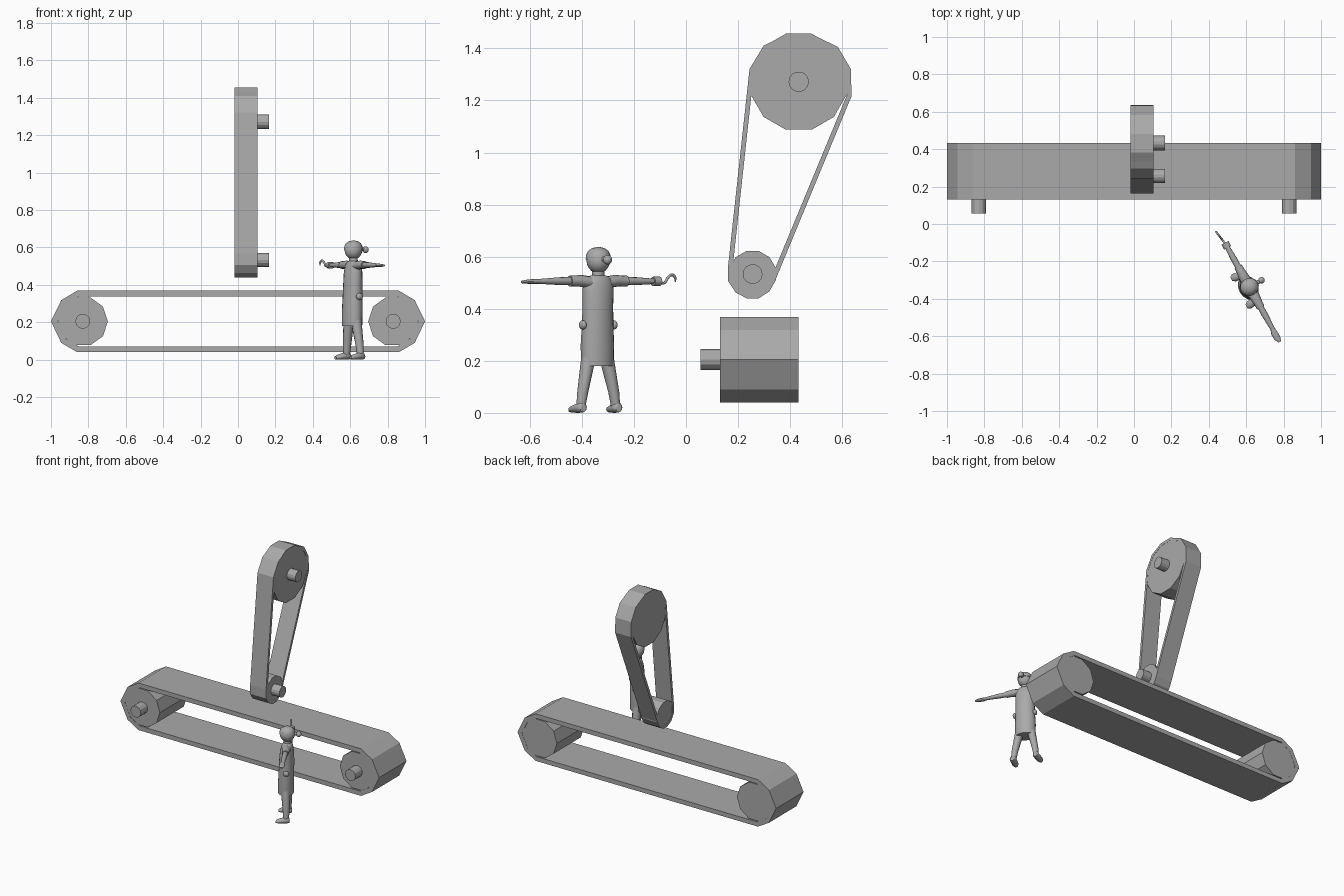
import bpy, bmesh, math
from mathutils import Matrix, Vector

if "Cube" in bpy.data.objects:
    bpy.data.objects.remove(bpy.data.objects["Cube"])

grey = bpy.data.materials.new("plain grey")
grey.diffuse_color = (0.4, 0.4, 0.4, 1)
grey.use_nodes = True
grey.node_tree.nodes["Principled BSDF"].inputs["Base Color"].default_value = grey.diffuse_color
FIG = Matrix.Translation((0.617, -0.337, 0)) @ Matrix.Rotation(math.radians(119), 4, 'Z')


def finish(name, bm, matrix=None, smooth=None):
    bmesh.ops.recalc_face_normals(bm, faces=bm.faces)
    me = bpy.data.meshes.new(name)
    bm.to_mesh(me)
    bm.free()
    me.materials.append(grey)
    ob = bpy.data.objects.new(name, me)
    bpy.context.collection.objects.link(ob)
    if matrix:
        ob.matrix_world = matrix
    if smooth:
        bpy.ops.object.select_all(action='DESELECT')
        ob.select_set(True)
        bpy.context.view_layer.objects.active = ob
        bpy.ops.object.shade_smooth_by_angle(angle=math.radians(smooth))
    return ob


def place(axis, a, b, d):
    return (d, a, b) if axis == 'x' else (a, d, b)


def inset(pts, t):
    """Shrink a clockwise outline by t with mitred corners."""
    out = []
    for i, p in enumerate(pts):
        p = Vector(p)
        e1 = (p - Vector(pts[i - 1])).normalized()
        e2 = (Vector(pts[(i + 1) % len(pts)]) - p).normalized()
        n1, n2 = Vector((e1.y, -e1.x)), Vector((e2.y, -e2.x))
        out.append(p + (n1 + n2) * t / (1 + n1.dot(n2)))
    return out


def belt(name, pts, t, axis, d0, d1):
    bm = bmesh.new()
    loops = [[bm.verts.new(place(axis, p[0], p[1], d)) for p in ps]
             for ps, d in ((pts, d0), (pts, d1), (inset(pts, t), d1), (inset(pts, t), d0))]
    n = len(pts)
    for k in range(4):
        a, b = loops[k], loops[(k + 1) % 4]
        for i in range(n):
            j = (i + 1) % n
            bm.faces.new((a[i], a[j], b[j], b[i]))
    finish(name, bm)


def disc(name, c, r, axis, d0, d1, sides, turn=0.0, smooth=None):
    bm = bmesh.new()
    ends = []
    for d in (d0, d1):
        ends.append([bm.verts.new(place(axis, c[0] + r * math.cos(turn + i * math.tau / sides),
                                        c[1] + r * math.sin(turn + i * math.tau / sides), d))
                     for i in range(sides)])
        bm.faces.new(ends[-1])
    for i in range(sides):
        j = (i + 1) % sides
        bm.faces.new((ends[0][i], ends[0][j], ends[1][j], ends[1][i]))
    finish(name, bm, smooth=smooth)


def loft(name, rings, axis='z', n=16):
    """Rings: (centre, radius across, radius along) stacked on the axis, figure space."""
    bm = bmesh.new()
    loops = []
    for c, ra, rb in rings:
        vs = []
        for i in range(n):
            u, v = ra * math.cos(i * math.tau / n), rb * math.sin(i * math.tau / n)
            off = (u, v, 0) if axis == 'z' else (0, u, v) if axis == 'x' else (u, 0, v)
            vs.append(bm.verts.new(Vector(c) + Vector(off)))
        loops.append(vs)
    for a, b in zip(loops, loops[1:]):
        for i in range(n):
            j = (i + 1) % n
            bm.faces.new((a[i], a[j], b[j], b[i]))
    bm.faces.new(loops[0])
    bm.faces.new(loops[-1])
    return finish(name, bm, FIG, 50)


def ball(name, c, r):
    bm = bmesh.new()
    bmesh.ops.create_uvsphere(bm, u_segments=16, v_segments=10, radius=1,
                              matrix=Matrix.Translation(c) @ Matrix.Diagonal((*r, 1)))
    finish(name, bm, FIG, 60)


# Horizontal conveyor with two rollers
left = [(-0.86, 0.04), (-0.945, 0.09), (-1.0, 0.205), (-0.945, 0.318), (-0.86, 0.369)]
belt("conveyor_belt", left + [(-x, z) for x, z in reversed(left)], 0.031, 'y', 0.13, 0.433)
for x, turn in ((-0.83, 0), (0.83, math.pi)):
    disc("conveyor_roller", (x, 0.205), 0.134, 'y', 0.131, 0.432, 10, turn)
    disc("conveyor_axle", (x, 0.205), 0.04, 'y', 0.055, 0.14, 12)

# Upright drive belt with large and small pulley
loop = [(0.387, 1.454), (0.483, 1.454), (0.583, 1.406), (0.633, 1.321), (0.636, 1.217),
        (0.34, 0.502), (0.321, 0.467), (0.279, 0.44), (0.233, 0.44), (0.19, 0.463),
        (0.162, 0.506), (0.162, 0.567), (0.244, 1.321), (0.298, 1.41)]
belt("drive_belt", loop, 0.018, 'x', -0.02, 0.103)
for label, c, r, ra in (("large", (0.433, 1.272), 0.191, 0.039),
                        ("small", (0.256, 0.533), 0.092, 0.038)):
    disc(label + "_pulley", c, r, 'x', -0.019, 0.102, 12, math.radians(15))
    disc(label + "_axle", c, ra, 'x', 0.09, 0.166, 14)

# Worker: head with scarf and knot at the back
ball("head", (0, 0, 0.585), (0.045, 0.048, 0.049))
loft("scarf", [((0, 0, 0.59), 0.048, 0.051), ((0, 0, 0.606), 0.047, 0.049),
               ((0, 0, 0.622), 0.039, 0.041), ((0, 0, 0.633), 0.024, 0.025),
               ((0, 0, 0.637), 0.006, 0.006)])
ball("scarf_knot", (0, -0.074, 0.588), (0.018, 0.017, 0.018))
loft("knot_neck", [((0, -0.04, 0.592), 0.012, 0.012), ((0, -0.068, 0.589), 0.009, 0.009)], 'y', 10)
loft("neck", [((0, 0, 0.51), 0.026, 0.024), ((0, 0, 0.56), 0.023, 0.022)])

# Long coat with belt pouches
loft("coat", [((0, 0.008, 0.18), 0.066, 0.05), ((0, 0.007, 0.26), 0.068, 0.051),
              ((0, 0.005, 0.34), 0.064, 0.049), ((0, 0.003, 0.41), 0.062, 0.048),
              ((0, 0.002, 0.47), 0.064, 0.044), ((0, 0, 0.505), 0.062, 0.036),
              ((0, 0, 0.524), 0.046, 0.028), ((0, 0, 0.53), 0.02, 0.018)], n=20)
for s in (-1, 1):
    ball("pouch", (s * 0.068, 0, 0.338), (0.013, 0.02, 0.018))
    # Legs and shoes
    loft("leg", [((s * 0.077, 0, 0.02), 0.017, 0.018), ((s * 0.068, 0, 0.08), 0.021, 0.022),
                 ((s * 0.055, 0.003, 0.14), 0.024, 0.026), ((s * 0.038, 0.006, 0.22), 0.028, 0.03)], n=12)
    loft("shoe", [((s * 0.078, -0.022, 0.017), 0.014, 0.014), ((s * 0.078, -0.014, 0.021), 0.02, 0.02),
                  ((s * 0.08, 0.02, 0.018), 0.021, 0.018), ((s * 0.083, 0.048, 0.014), 0.022, 0.013),
                  ((s * 0.084, 0.064, 0.01), 0.012, 0.008)], 'y', 12)
    # Sleeve and bare forearm
    loft("sleeve", [((s * 0.04, 0, 0.502), 0.029, 0.023), ((s * 0.075, 0, 0.507), 0.026, 0.023),
                    ((s * 0.1, 0, 0.507), 0.023, 0.021), ((s * 0.125, 0, 0.506), 0.022, 0.021)], 'x', 12)
    loft("forearm", [((s * 0.11, 0, 0.506), 0.016, 0.016), ((s * 0.17, 0, 0.506), 0.017, 0.015),
                     ((s * 0.265, 0, 0.505), 0.012, 0.009)], 'x', 12)

# Flat hand on one side, cuff and hook on the other
loft("hand", [((-0.255, 0, 0.505), 0.012, 0.009), ((-0.28, 0.003, 0.505), 0.018, 0.009),
              ((-0.31, 0.002, 0.504), 0.018, 0.008), ((-0.335, 0, 0.503), 0.008, 0.005)], 'x', 12)
loft("hook_cuff", [((0.24, 0, 0.505), 0.021, 0.018), ((0.27, 0, 0.505), 0.021, 0.018)], 'x', 12)
cu = bpy.data.curves.new("hook", 'CURVE')
cu.dimensions = '3D'
cu.bevel_depth = 0.0055
cu.bevel_resolution = 2
cu.resolution_u = 6
sp = cu.splines.new('BEZIER')
path = [(0.262, 0.505), (0.292, 0.499), (0.308, 0.517), (0.327, 0.53), (0.343, 0.522), (0.346, 0.503)]
sp.bezier_points.add(len(path) - 1)
for bp, (x, z) in zip(sp.bezier_points, path):
    bp.co = (x, 0.012 * (x - 0.262) / 0.08, z)
    bp.handle_left_type = bp.handle_right_type = 'AUTO'
sp.bezier_points[-1].radius = 0.4
cu.use_fill_caps = True
cu.materials.append(grey)
hook = bpy.data.objects.new("hook", cu)
bpy.context.collection.objects.link(hook)
hook.matrix_world = FIG
